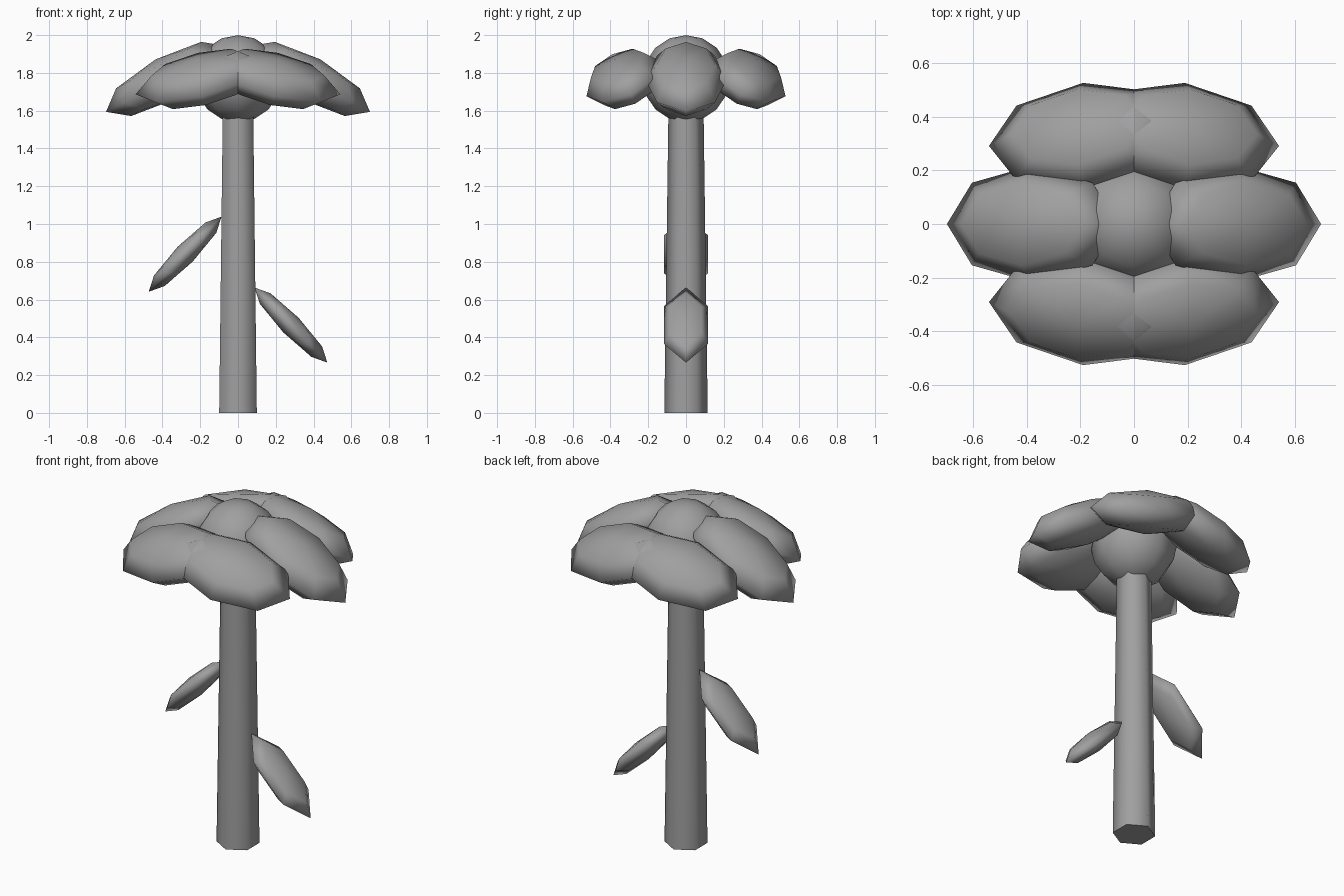
import bpy, math
from mathutils import Matrix, Vector

if "Cube" in bpy.data.objects:
    bpy.data.objects.remove(bpy.data.objects["Cube"])

grey = bpy.data.materials.new("dark_grey")
grey.diffuse_color = (0.35, 0.35, 0.35, 1)
grey.use_nodes = True
grey.node_tree.nodes["Principled BSDF"].inputs["Base Color"].default_value = grey.diffuse_color


def finish(obj, angle):
    obj.data.materials.append(grey)
    bpy.context.view_layer.objects.active = obj
    obj.select_set(True)
    bpy.ops.object.shade_smooth_by_angle(angle=math.radians(angle))
    obj.select_set(False)


def ellipsoid(name, centre, radii, rot=Matrix(), segments=8, rings=4):
    """Low-poly sphere, first vertex on +-x, stretched, rotated and moved."""
    bpy.ops.mesh.primitive_uv_sphere_add(segments=segments, ring_count=rings, radius=1)
    obj = bpy.context.object
    obj.name = name
    obj.data.transform(Matrix.Translation(Vector(centre)) @ rot
                       @ Matrix.Diagonal((*radii, 1)) @ Matrix.Rotation(math.pi / 2, 4, 'Z'))
    finish(obj, 180)
    return obj


# Stem: tapered six-sided column
H = 1.6
bpy.ops.mesh.primitive_cone_add(vertices=6, radius1=0.115, radius2=0.093,
                                depth=H, location=(0, 0, H / 2))
stem = bpy.context.object
stem.name = "stem"
finish(stem, 65)

# Flower centre
ellipsoid("flower_centre", (0, 0, 1.77), (0.23, 0.23, 0.23), segments=8, rings=8)

# Six petals in a ring, each drooping outwards
for i in range(6):
    a = i * math.pi / 3
    c, s = math.cos(a), math.sin(a)
    droop = Matrix.Rotation(-0.5 * s, 4, 'X') @ Matrix.Rotation(0.5 * c, 4, 'Y')
    ellipsoid(f"petal_{i + 1}", (0.38 * c, 0.38 * s, 1.768), (0.363, 0.218, 0.118), droop)

# Two drooping leaves at different heights
for name, side, z in (("leaf_right", 1, 0.465), ("leaf_left", -1, 0.84)):
    ellipsoid(name, (0.28 * side, 0, z), (0.277, 0.136, 0.056),
              Matrix.Rotation(side * 0.8, 4, 'Y'), segments=6)
